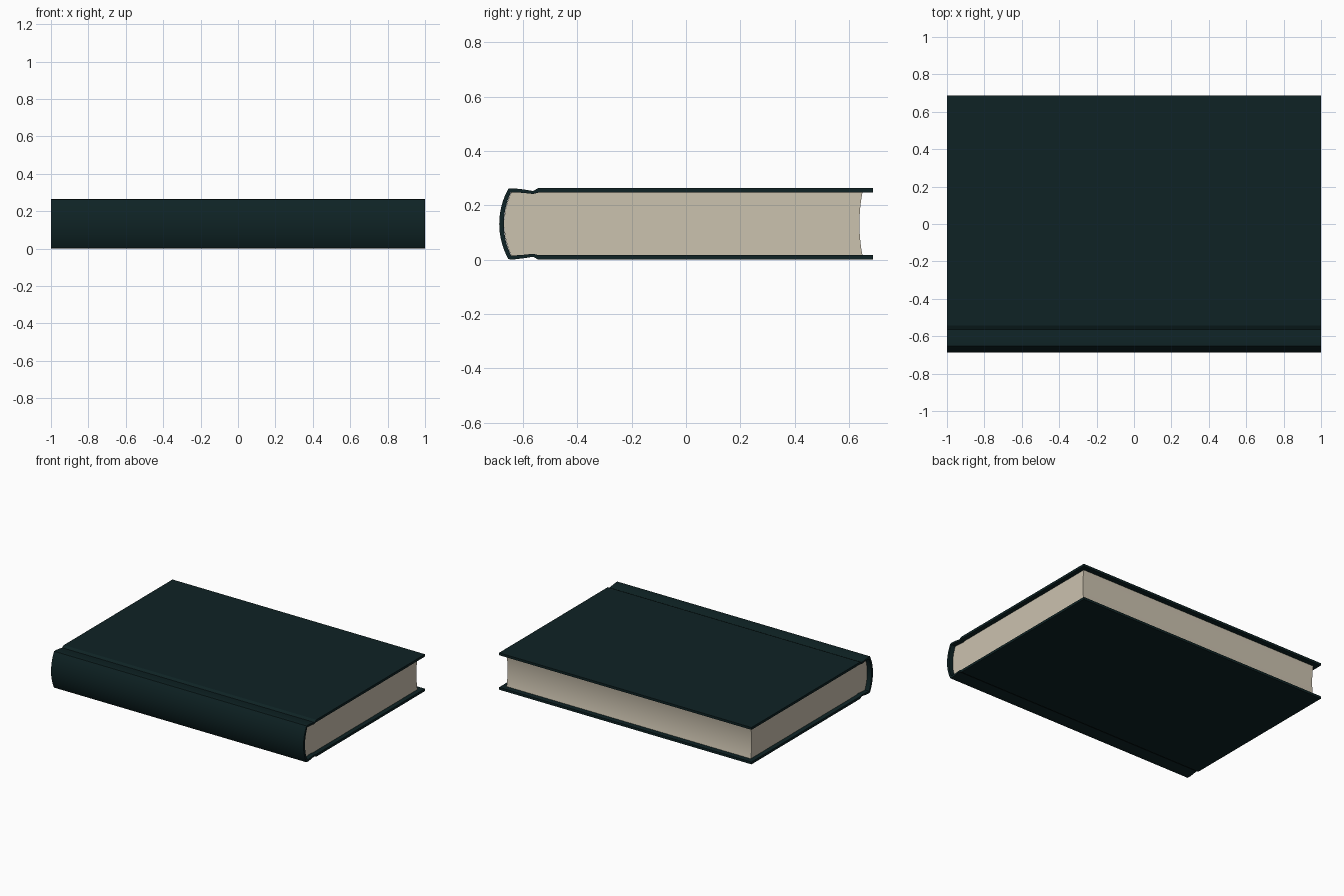
import bpy, bmesh, math

if "Cube" in bpy.data.objects:
    bpy.data.objects.remove(bpy.data.objects["Cube"])

MID = 0.132          # height of the book's middle plane


def material(name, rgb):
    m = bpy.data.materials.new(name)
    m.diffuse_color = (*rgb, 1)
    m.use_nodes = True
    m.node_tree.nodes["Principled BSDF"].inputs["Base Color"].default_value = m.diffuse_color
    return m


def arc(y_edge, sag, half, n):
    """Curved (y, z) points from +half to -half, bulging by sag in -y."""
    r = (half * half + sag * sag) / (2 * sag)
    a = math.asin(half / r)
    pts = []
    for i in range(n + 1):
        t = a - 2 * a * i / n
        pts.append((y_edge - sag + r - r * math.cos(t), r * math.sin(t)))
    return pts


def loft(name, first, second, half_len, mat, closed_seam=False):
    """Solid along x whose end caps are quad strips between two point rows."""
    bm = bmesh.new()
    rows = [[[bm.verts.new((x, y, z + MID)) for y, z in row] for row in (first, second)]
            for x in (-half_len, half_len)]
    n = len(first)
    for i in range(n - 1):
        for k in (0, 1):                      # end caps
            a, b = rows[k]
            bm.faces.new((a[i], a[i + 1], b[i + 1], b[i]))
        for k in (0, 1):                      # long sides
            a, b = rows[0][k], rows[1][k]
            bm.faces.new((a[i], a[i + 1], b[i + 1], b[i]))
    for i in (0, n - 1):                      # closing strips
        bm.faces.new((rows[0][0][i], rows[0][1][i], rows[1][1][i], rows[1][0][i]))
    bmesh.ops.recalc_face_normals(bm, faces=bm.faces)
    me = bpy.data.meshes.new(name)
    bm.to_mesh(me)
    bm.free()
    me.materials.append(mat)
    ob = bpy.data.objects.new(name, me)
    bpy.context.collection.objects.link(ob)
    bpy.ops.object.select_all(action='DESELECT')
    ob.select_set(True)
    bpy.context.view_layer.objects.active = ob
    bpy.ops.object.shade_smooth_by_angle(angle=math.radians(25))
    return ob


def mirrored(top, spine):
    """Top half profile, spine arc, then the top half flipped below."""
    return top + spine + [(y, -z) for y, z in reversed(top)]


cloth = material("dark teal cloth", (0.0045, 0.0165, 0.0180))
paper = material("cream paper", (0.60, 0.54, 0.43))

# Cover: board, hinge groove and rounded spine, as outer and inner rows
outer_top = [(0.687, 0.132), (-0.542, 0.132), (-0.563, 0.121), (-0.60, 0.127), (-0.635, 0.131)]
inner_top = [(0.687, 0.115), (-0.542, 0.115), (-0.563, 0.110), (-0.60, 0.114), (-0.630, 0.116)]
outer = mirrored(outer_top, arc(-0.653, 0.034, 0.130, 16))
inner = mirrored(inner_top, arc(-0.644, 0.026, 0.116, 16))
loft("cover", outer, inner, 1.0, cloth)

# Page block: rounded at the spine, hollowed at the fore edge
back = arc(-0.643, 0.026, 0.1155, 16)
fore = arc(0.649, 0.011, 0.1155, 16)
loft("page_block", back, fore, 0.967, paper)
